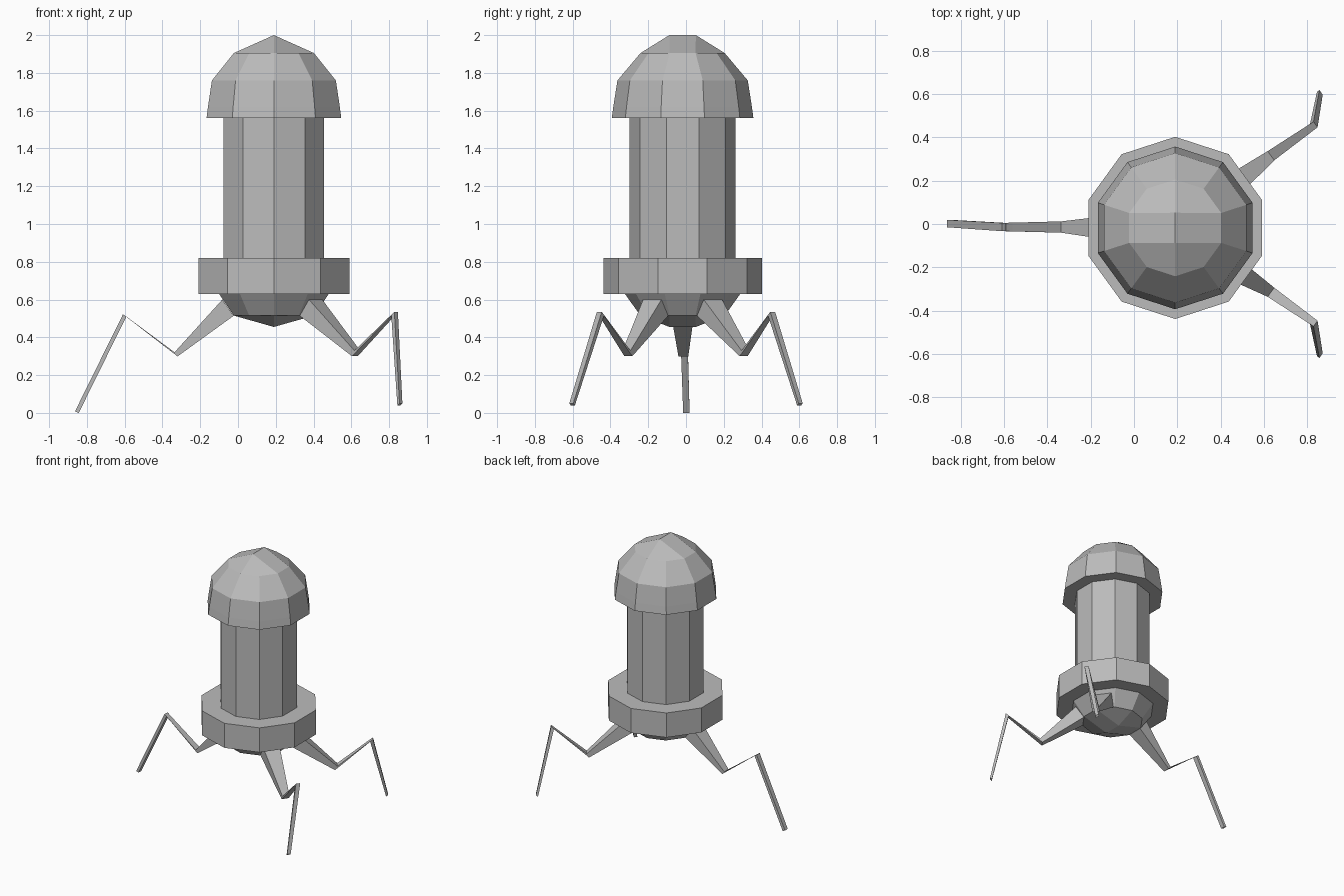
import bpy, bmesh
from math import pi, cos, sin, radians
from mathutils import Vector

cube = bpy.data.objects.get("Cube")
if cube:
    bpy.data.objects.remove(cube, do_unlink=True)

SIDES = 10
AXIS = Vector((0.19, -0.018, 0))

grey = bpy.data.materials.new("plain_grey")
grey.use_nodes = True
colour = (0.5, 0.5, 0.5, 1)
grey.diffuse_color = colour
grey.node_tree.nodes["Principled BSDF"].inputs["Base Color"].default_value = colour


def finish(name, bm):
    bmesh.ops.recalc_face_normals(bm, faces=bm.faces)
    mesh = bpy.data.meshes.new(name)
    bm.to_mesh(mesh)
    bm.free()
    mesh.materials.append(grey)
    obj = bpy.data.objects.new(name, mesh)
    bpy.context.collection.objects.link(obj)
    return obj


def bridge(bm, a, b):
    n = len(a)
    for i in range(n):
        bm.faces.new((a[i], a[(i + 1) % n], b[(i + 1) % n], b[i]))


def ten_sided(name, profile, ridge_z=None):
    """Stack ten-sided rings (radius, z); a ridge closes the last ring with six quads."""
    bm = bmesh.new()
    rings = []
    for r, z in profile:
        angles = [pi / 2 + 2 * pi * i / SIDES for i in range(SIDES)]
        rings.append([bm.verts.new(AXIS + Vector((r * cos(a), r * sin(a), z))) for a in angles])
    for a, b in zip(rings, rings[1:]):
        bridge(bm, a, b)
    if ridge_z is not None:
        v = rings[-1]
        back, front = [bm.verts.new(AXIS + Vector((0, y, ridge_z))) for y in (0.07, -0.07)]
        for quad in ((v[0], v[1], v[2], back), (v[2], v[3], front, back),
                     (v[3], v[4], v[5], front), (v[5], v[6], v[7], front),
                     (v[7], v[8], back, front), (v[8], v[9], v[0], back)):
            bm.faces.new(quad)
    return finish(name, bm)


# Central tower, from the top down
ten_sided("dome", [(0.28, 1.56), (0.375, 1.56), (0.367, 1.62), (0.345, 1.76), (0.223, 1.905)], 2.0)
ten_sided("body", [(0.28, 0.82), (0.28, 1.56)])
ten_sided("collar", [(0.28, 0.82), (0.42, 0.82), (0.42, 0.63), (0.3, 0.63)])
ten_sided("belly", [(0.305, 0.63), (0.284, 0.6), (0.223, 0.515)], 0.455)


def leg(name, degrees, joints):
    """Tapered four-sided limb; joint = centre, half width, outward and upward half depth."""
    a = radians(degrees)
    out, side, up = Vector((cos(a), sin(a), 0)), Vector((-sin(a), cos(a), 0)), Vector((0, 0, 1))
    hip = (AXIS + out * 0.243 + up * 0.557, 0.06, 0.03, 0.043)
    bm = bmesh.new()
    rings = []
    for centre, half, dr, dz in [hip] + joints:
        depth = out * dr + up * dz
        rings.append([bm.verts.new(Vector(centre) + side * half * s + depth * d)
                      for s, d in ((1, 1), (-1, 1), (-1, -1), (1, -1))])
    for p, q in zip(rings, rings[1:]):
        bridge(bm, p, q)
    bm.faces.new(rings[0])
    bm.faces.new(rings[-1])
    return finish(name, bm)


# Three folded legs: one to the right, a mirrored pair to the left
leg("right_leg", 180, [((-0.328, -0.014, 0.31), 0.026, 0.008, 0.011),
                       ((-0.6, -0.014, 0.516), 0.019, 0.009, 0.006),
                       ((-0.853, 0.002, 0.004), 0.017, 0.01, 0.004)])
for name, s in (("left_back_leg", 1), ("left_front_leg", -1)):
    leg(name, 36 * s, [((0.625, 0.31 * s, 0.315), 0.026, 0.008, 0.015),
                       ((0.829, 0.453 * s, 0.525), 0.016, 0.01, 0.01),
                       ((0.857, 0.603 * s, 0.045), 0.013, 0.007, 0.006)])
